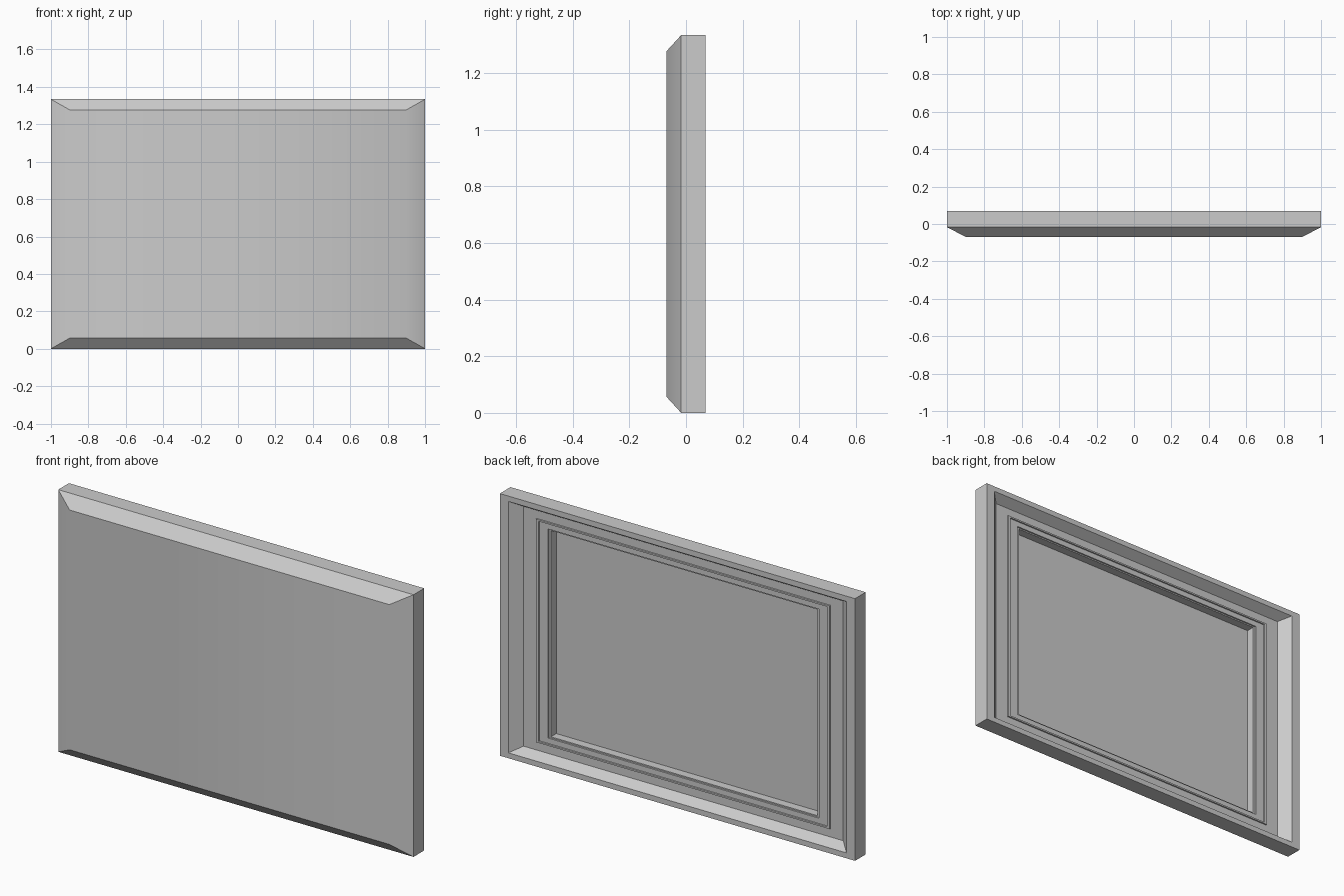
import bpy, bmesh

if "Cube" in bpy.data.objects:
    bpy.data.objects.remove(bpy.data.objects["Cube"])

H = 1.334          # panel height
K = 0.57           # vertical inset per unit of horizontal inset


def ring(bm, inset, y):
    x, z = 1 - inset, inset * K
    pts = [(-x, z), (x, z), (x, H - z), (-x, H - z)]
    return [bm.verts.new((px, y, pz)) for px, pz in pts]


def stepped_panel(name, profile):
    """Nested rectangles joined from the front face round to the back recess."""
    bm = bmesh.new()
    rings = [ring(bm, i, y) for i, y in profile]
    bm.faces.new(rings[0])
    for a, b in zip(rings, rings[1:]):
        for i in range(4):
            j = (i + 1) % 4
            bm.faces.new((a[i], a[j], b[j], b[i]))
    bm.faces.new(rings[-1])
    bmesh.ops.recalc_face_normals(bm, faces=bm.faces)
    mesh = bpy.data.meshes.new(name)
    bm.to_mesh(mesh)
    bm.free()
    ob = bpy.data.objects.new(name, mesh)
    bpy.context.collection.objects.link(ob)
    bpy.context.view_layer.objects.active = ob
    ob.select_set(True)
    bpy.ops.object.shade_smooth_by_angle(angle=0.5236)
    return ob


# (horizontal inset, y)
stepped_panel("framed_panel", [
    (0.10, -0.069), (0.0, -0.017), (0.0, 0.069),       # chamfered front, outer edge
    (0.048, 0.069), (0.10, 0.021),                     # rim and sloping inner wall
    (0.172, 0.021), (0.174, 0.027), (0.188, 0.027), (0.190, 0.021),  # outer bead
    (0.237, 0.021), (0.239, 0.015), (0.250, 0.015),    # inner step
    (0.250, -0.028),                                   # recessed centre
])
